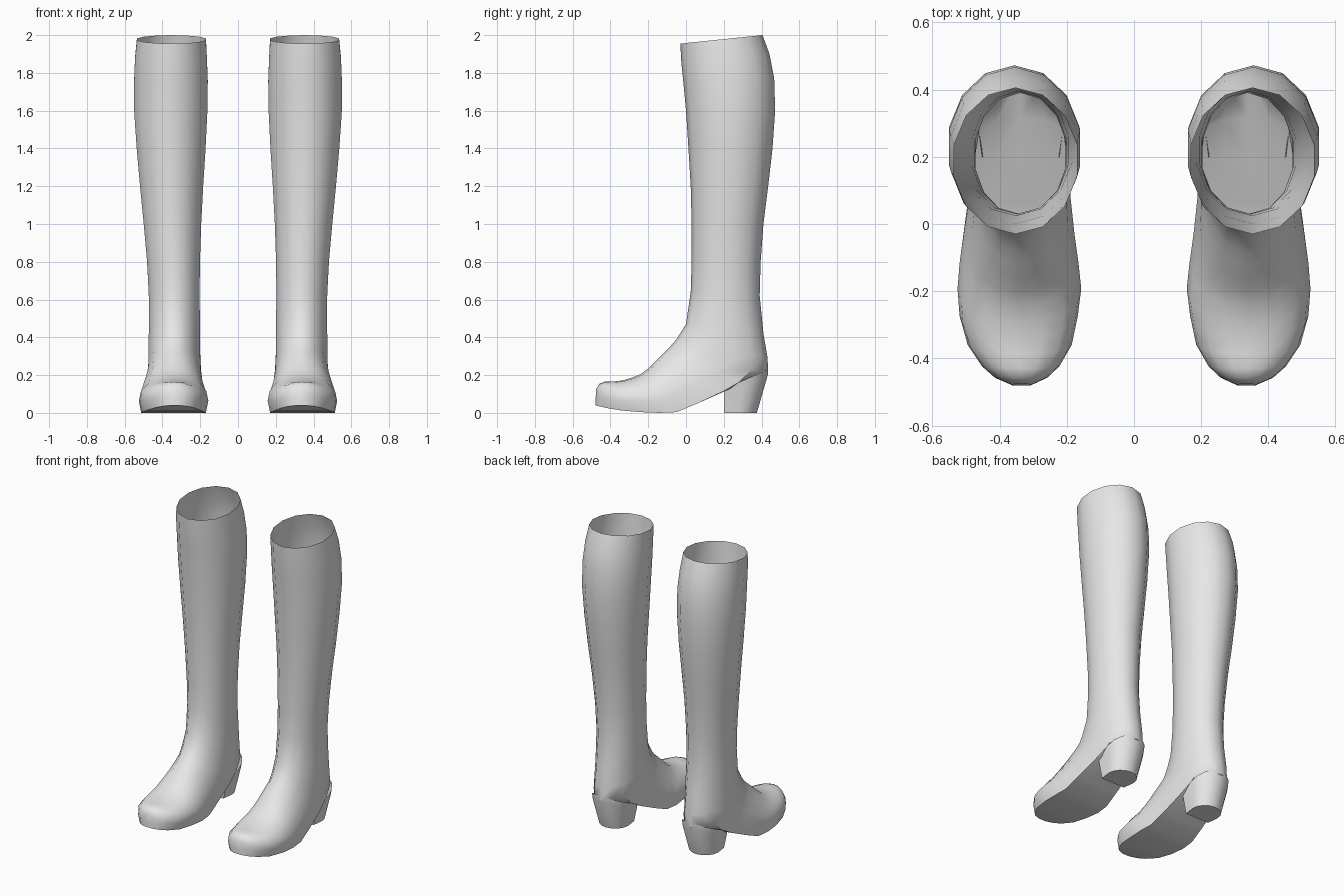
import bpy, bmesh, math

cube = bpy.data.objects.get("Cube")
if cube:
    bpy.data.objects.remove(cube)

leather = bpy.data.materials.new("light grey leather")
leather.use_nodes = True
grey = (0.8, 0.8, 0.8, 1)
leather.diffuse_color = grey
leather.node_tree.nodes["Principled BSDF"].inputs["Base Color"].default_value = grey

# Half sections from the back or sole (v = 0) to the front or top (v = 1)
STEPS = 7
ROUND = [(math.sin(math.pi * i / STEPS), (1 - math.cos(math.pi * i / STEPS)) / 2)
         for i in range(STEPS + 1)]
FOOT = [(0, 0), (.5, 0), (.93, 0), (1, .35), (.94, .62), (.72, .85), (.38, .97), (0, 1)]

# Shaft rings: front y, front z, back y, back z, inner x, outer x
SHAFT = [
    (-.03, 1.955, .405, 2, .165, .54),
    (-.025, 1.86, .442, 1.9, .16, .55),
    (-.013, 1.74, .467, 1.77, .155, .555),
    (0, 1.6, .472, 1.6, .157, .555),
    (.013, 1.4, .458, 1.4, .167, .541),
    (.025, 1.2, .435, 1.2, .18, .523),
    (.03, 1, .41, 1, .191, .503),
    (.03, .8, .395, .8, .198, .485),
    (.025, .64, .39, .62, .2, .476),
    (0, .47, .41, .42, .198, .475),
    (-.05, .39, .432, .29, .197, .478),
]

# Foot rings: top y, top z, sole y, sole z, middle x, half width, flatness
INSTEP = [
    (-.085, .35, .435, .205, .337, .141, .1),
    (-.12, .315, .32, .155, .337, .144, .6),
    (-.16, .275, .2, .112, .339, .151, .95),
    (-.2, .235, .06, .05, .342, .165, 1),
    (-.24, .205, -.05, .004, .342, .177, 1),
    (-.29, .185, -.14, 0, .341, .184, 1),
    (-.335, .172, -.24, .004, .343, .176, 1),
    (-.385, .166, -.345, .013, .34, .155, 1),
    (-.43, .165, -.42, .026, .337, .115, 1),
    (-.458, .155, -.457, .034, .336, .078, 1),
    (-.476, .125, -.48, .04, .335, .03, 1),
]


def section(fy, fz, by, bz, mid, half, flat):
    side = [(r[0] + (d[0] - r[0]) * flat, r[1] + (d[1] - r[1]) * flat)
            for r, d in zip(ROUND, FOOT)]
    loop = side + [(-u, v) for u, v in side[-2:0:-1]]
    return [(mid + half * u, by + (fy - by) * v, bz + (fz - bz) * v) for u, v in loop]


def heel_section(half, back, z_front, z_back):
    # U-shaped outline, flat breast at the front and round at the back
    front, loop = .2, []
    for i in range(9):
        a = math.pi * i / 8
        loop.append((half * math.cos(a), .45 + .55 * math.sin(a)))
    loop = [(.9 * half, 0)] + loop + [(-.9 * half, 0)]
    return [(.337 + u, front + (back - front) * v, z_front + (z_back - z_front) * v)
            for u, v in loop]


def loft(name, rings, sign):
    bm = bmesh.new()
    loops = [[bm.verts.new((sign * x, y, z)) for x, y, z in ring] for ring in rings]
    for a, b in zip(loops, loops[1:]):
        for i in range(len(a)):
            j = (i + 1) % len(a)
            bm.faces.new((a[i], a[j], b[j], b[i]))
    bm.faces.new(loops[-1])
    bmesh.ops.recalc_face_normals(bm, faces=bm.faces)
    mesh = bpy.data.meshes.new(name)
    bm.to_mesh(mesh)
    bm.free()
    mesh.materials.append(leather)
    obj = bpy.data.objects.new(name, mesh)
    bpy.context.collection.objects.link(obj)
    bpy.ops.object.select_all(action="DESELECT")
    obj.select_set(True)
    bpy.context.view_layer.objects.active = obj
    bpy.ops.object.shade_smooth_by_angle(angle=math.radians(42))


# Open-topped boot shell, running from the shaft rim to the toe
boot = [section(fy, fz, by, bz, (xi + xo) / 2, (xo - xi) / 2, 0)
        for fy, fz, by, bz, xi, xo in SHAFT]
boot += [section(*ring) for ring in INSTEP]

# Tapered block heel
heel = [heel_section(.128, .432, .125, .23),
        heel_section(.122, .43, .1, .19),
        heel_section(.098, .375, 0, 0)]

for side, sign in (("left", 1), ("right", -1)):
    loft(side + "_boot", boot, sign)
    loft(side + "_heel", heel, sign)
